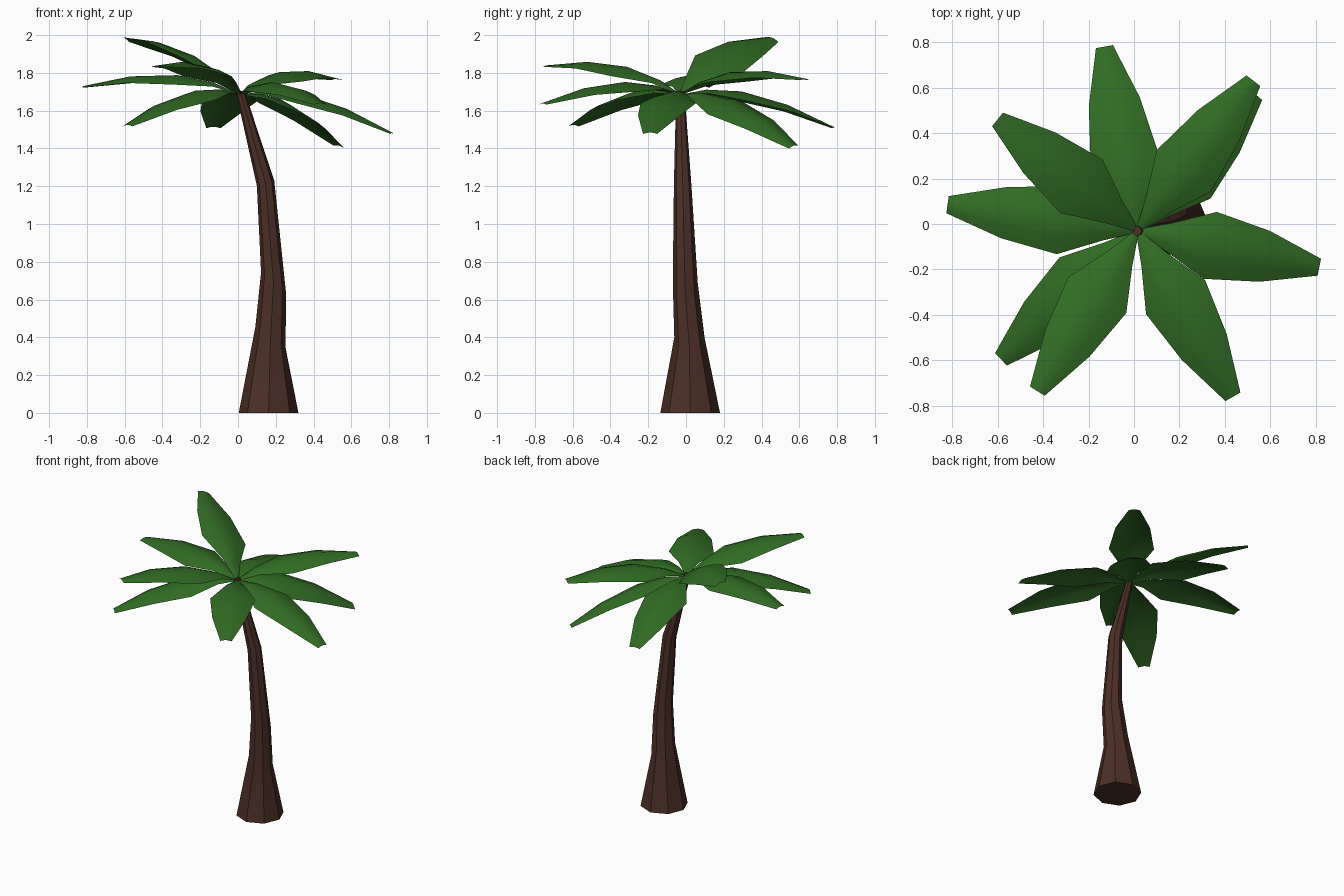
import bpy, bmesh, math
from mathutils import Vector

if "Cube" in bpy.data.objects:
    bpy.data.objects.remove(bpy.data.objects["Cube"], do_unlink=True)


def material(name, rgb):
    m = bpy.data.materials.new(name)
    m.use_nodes = True
    m.diffuse_color = (*rgb, 1)
    m.node_tree.nodes["Principled BSDF"].inputs["Base Color"].default_value = (*rgb, 1)
    return m


bark = material("bark_brown", (0.072, 0.028, 0.019))
green = material("leaf_green", (0.031, 0.150, 0.018))


def loft(name, rows, mat, closed, angle):
    """Skin a list of point rows; closed rows become a capped tube."""
    bm = bmesh.new()
    rings = [[bm.verts.new(p) for p in row] for row in rows]
    count = len(rings[0])
    for low, high in zip(rings, rings[1:]):
        for i in range(count if closed else count - 1):
            j = (i + 1) % count
            bm.faces.new((low[i], low[j], high[j], high[i]))
    if closed:
        bm.faces.new(rings[0][::-1])
        bm.faces.new(rings[-1])
    mesh = bpy.data.meshes.new(name)
    bm.to_mesh(mesh)
    bm.free()
    mesh.materials.append(mat)
    obj = bpy.data.objects.new(name, mesh)
    bpy.context.collection.objects.link(obj)
    bpy.ops.object.select_all(action="DESELECT")
    obj.select_set(True)
    bpy.context.view_layer.objects.active = obj
    bpy.ops.object.shade_smooth_by_angle(angle=math.radians(angle))
    return obj


# Trunk: leaning octagonal rings (x, y, z, radius, slope of the ring along x)
trunk_rings = [
    (0.162, 0.022, 0.0, 0.158, 0),
    (0.172, 0.018, 0.40, 0.080, -0.7),
    (0.188, -0.004, 0.69, 0.066, -0.8),
    (0.146, -0.018, 1.215, 0.046, 0.3),
    (0.012, -0.030, 1.70, 0.022, 0.3),
]
rows = []
for x, y, z, r, slope in trunk_rings:
    row = []
    for k in range(8):
        a = math.tau * k / 8
        dx = r * math.cos(a)
        row.append((x + dx, y + r * math.sin(a), z + slope * dx))
    rows.append(row)
loft("trunk", rows, bark, True, 30)

# Leaf outline along its length: (fraction, half width, arch height, edge droop)
outline = [
    (0.0, 0.008, 0.0, 0.0),
    (0.17, 0.062, 0.055, 0.02),
    (0.40, 0.150, 0.085, 0.05),
    (0.70, 0.114, 0.065, 0.035),
    (1.0, 0.038, 0.0, 0.008),
]
crown = Vector((0.015, -0.03, 1.685))


def leaf(name, tip, roll):
    """Arched leaf from the crown to its tip; roll lifts its left edge."""
    span = Vector(tip) - crown
    side = Vector((-span.y, span.x, 0)).normalized()
    rows = []
    for t, half, arch, droop in outline:
        spine = crown + span * t + Vector((0, 0, arch))
        row = []
        for s in (-1, -0.5, 0, 0.5, 1):
            lift = roll * s * half - droop * abs(s) ** 1.5
            row.append(spine + side * (s * half) + Vector((0, 0, lift)))
        rows.append(row[::-1])
    loft(name, rows, green, False, 60)


# Crown of leaves: tip position and roll
leaves = {
    "leaf_back": ((-0.13, 0.78, 1.515), 0),
    "leaf_back_left_upper": ((0.525, 0.63, 1.77), 0),
    "leaf_back_left_lower": ((0.535, 0.57, 1.415), 0.2),
    "leaf_back_right": ((-0.60, 0.46, 1.985), 0.35),
    "leaf_right": ((-0.82, 0.085, 1.73), 0),
    "leaf_front_right_lower": ((-0.585, -0.595, 1.525), 0),
    "leaf_front_right_upper": ((-0.425, -0.735, 1.84), 0),
    "leaf_front_left": ((0.435, -0.76, 1.64), 0),
    "leaf_left": ((0.815, -0.19, 1.485), 0),
}
for name, (tip, roll) in leaves.items():
    leaf(name, tip, roll)
